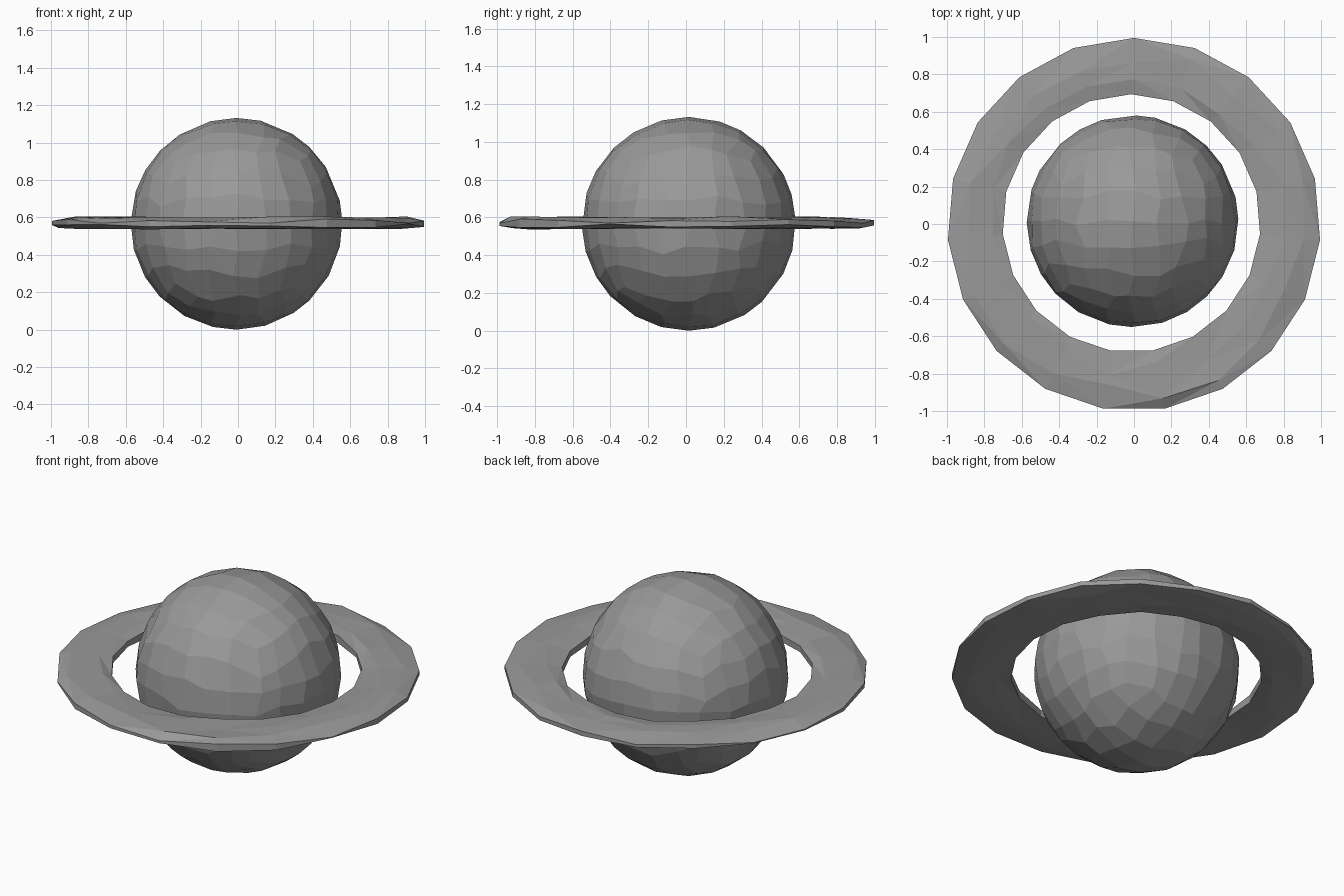
import bpy, bmesh, math, random
from mathutils import Vector

if "Cube" in bpy.data.objects:
    bpy.data.objects.remove(bpy.data.objects["Cube"])

random.seed(4)

# Dark grey stone
stone = bpy.data.materials.new("dark_grey")
stone.diffuse_color = (0.32, 0.32, 0.32, 1)
stone.use_nodes = True
stone.node_tree.nodes["Principled BSDF"].inputs["Base Color"].default_value = stone.diffuse_color


def finish(bm, name):
    bmesh.ops.recalc_face_normals(bm, faces=bm.faces[:])
    mesh = bpy.data.meshes.new(name)
    bm.to_mesh(mesh)
    bm.free()
    mesh.materials.append(stone)
    obj = bpy.data.objects.new(name, mesh)
    bpy.context.collection.objects.link(obj)
    return obj


# Planet: faceted quad sphere with slightly uneven facets
CENTER, RADIUS = Vector((-0.008, 0.015, 0.566)), 0.566
bm = bmesh.new()
bmesh.ops.create_cube(bm, size=2)
bmesh.ops.subdivide_edges(bm, edges=bm.edges[:], cuts=5, use_grid_fill=True)
for v in bm.verts:
    d = Vector([math.tan(c * math.pi / 4) for c in v.co]).normalized()
    if abs(d.z) < 0.98:
        d += Vector([random.uniform(-0.045, 0.045) for _ in range(3)])
    v.co = CENTER + d.normalized() * RADIUS
finish(bm, "planet")

# Ring: 19-sided flat band with a chamfered rim and rough-cut faces
SIDES = 19
# (radius, z, height jitter)
profile = [(0.69, 0.547, 0.005), (0.69, 0.588, 0.008), (0.79, 0.599, 0.007),
           (0.91, 0.599, 0.007), (0.998, 0.580, 0.012), (0.998, 0.556, 0.010),
           (0.92, 0.541, 0.005), (0.79, 0.541, 0.004)]
bm = bmesh.new()
loops = []
for i in range(SIDES):
    a = -math.pi / 2 + (i + 0.5) * 2 * math.pi / SIDES
    loop = []
    for r, z, j in profile:
        # the hole sits a little off centre, towards the upper left
        inner = r < 0.75
        dx, dy = (-0.014, 0.004) if inner else (0.0, -0.003)
        if 0.75 < r < 0.95:
            r += random.uniform(-0.045, 0.045)
        loop.append(bm.verts.new((r * math.cos(a) + dx, r * math.sin(a) + dy,
                                  z + random.uniform(-j, j))))
    loops.append(loop)
n = len(profile)
for i in range(SIDES):
    a, b = loops[i], loops[(i + 1) % SIDES]
    for k in range(n):
        m = (k + 1) % n
        bm.faces.new((a[k], b[k], b[m], a[m]))
bmesh.ops.triangulate(bm, faces=bm.faces[:])
finish(bm, "ring")
